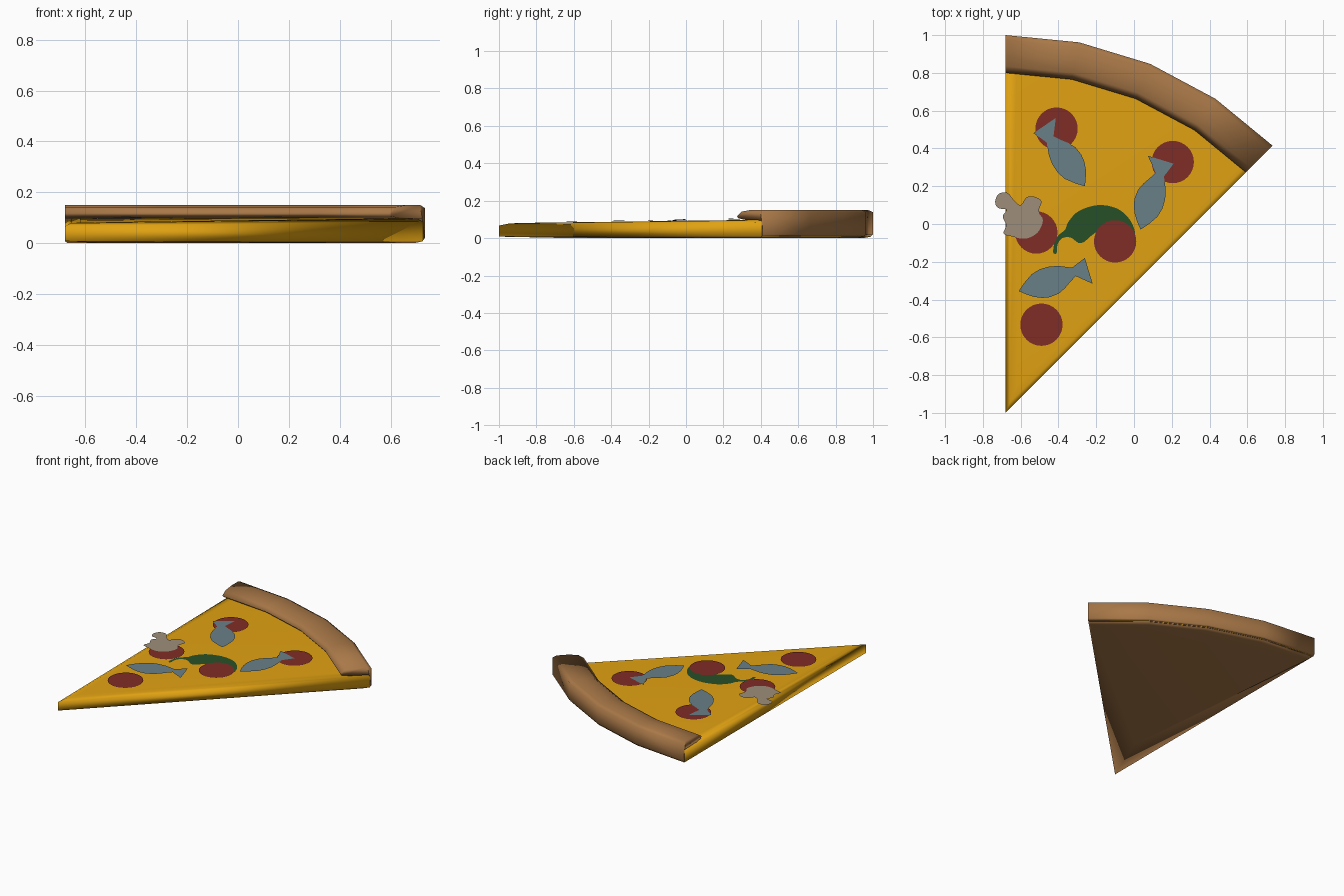
import bpy, bmesh, math

if "Cube" in bpy.data.objects:
    bpy.data.objects.remove(bpy.data.objects["Cube"])

TIP = (-0.68, -1.0)
WEDGE = math.radians(45)
SEGS = 4


def material(name, rgb):
    m = bpy.data.materials.new(name)
    m.diffuse_color = (*rgb, 1)
    m.use_nodes = True
    m.node_tree.nodes["Principled BSDF"].inputs["Base Color"].default_value = m.diffuse_color
    return m


CHEESE = material("cheese", (0.75, 0.36, 0.006))
BREAD = material("bread", (0.40, 0.19, 0.065))
RED = material("pepperoni_red", (0.216, 0.025, 0.018))
BLUE = material("fish_blue", (0.14, 0.216, 0.246))
GREEN = material("pepper_green", (0.02, 0.08, 0.021))
BEIGE = material("mushroom_beige", (0.34, 0.27, 0.195))


def polar(r, a):
    # angle measured from the straight left edge
    return TIP[0] + r * math.sin(a), TIP[1] + r * math.cos(a)


def top_z(x, y):
    # cheese plane, rising gently from the tip to the crust
    u = (x - TIP[0]) * math.sin(WEDGE / 2) + (y - TIP[1]) * math.cos(WEDGE / 2)
    return 0.08 + 0.01 * u


def finish(bm, name, mats, smooth):
    bmesh.ops.recalc_face_normals(bm, faces=bm.faces)
    for f in bm.faces:
        f.smooth = smooth
    me = bpy.data.meshes.new(name)
    bm.to_mesh(me)
    bm.free()
    for m in mats:
        me.materials.append(m)
    ob = bpy.data.objects.new(name, me)
    bpy.context.collection.objects.link(ob)
    return ob


def skin(bm, rings, closed):
    # quads between consecutive rings, capped at both ends
    n = len(rings[0])
    strips = []
    for a, b in zip(rings, rings[1:]):
        strips.append([bm.faces.new((a[i], a[(i + 1) % n], b[(i + 1) % n], b[i]))
                       for i in range(n)])
    caps = [bm.faces.new(rings[0]), bm.faces.new(rings[-1])]
    return strips, caps


# Slice base: cheese top and sides, bread underside
bm = bmesh.new()
rings = []
# tip distance, outer radius, angle margin, height function
for t, r, margin, height in [
        (0.42, 1.95, 0.3, lambda x, y: 0.0),
        (0.0, 1.99, 0.0, lambda x, y: 0.008),
        (0.0, 1.99, 0.0, lambda x, y: top_z(x, y) - 0.013),
        (0.06, 1.98, 0.7, lambda x, y: top_z(x, y) - 0.002),
        (0.16, 1.95, 1.8, top_z)]:
    m = math.radians(margin)
    pts = [polar(t, WEDGE / 2)]
    pts += [polar(r, m + (WEDGE - 2 * m) * i / SEGS) for i in range(SEGS + 1)]
    rings.append([bm.verts.new((x, y, height(x, y))) for x, y in pts])
strips, caps = skin(bm, rings, True)
for f in strips[0] + [caps[0]]:
    f.material_index = 1
finish(bm, "slice_base", [CHEESE, BREAD], True)

# Crust: rounded rim swept along the arc, with a wall down the outside
profile = [(1.985, 0.006), (2.0, 0.02), (2.0, 0.138), (1.975, 0.15), (1.9, 0.15),
           (1.835, 0.142), (1.8, 0.118), (1.81, 0.106), (1.86, 0.098), (1.985, 0.095)]
bm = bmesh.new()
rings = []
for i in range(SEGS + 1):
    a = WEDGE * i / SEGS
    rings.append([bm.verts.new((*polar(r, a), z)) for r, z in profile])
skin(bm, rings, True)
finish(bm, "crust", [BREAD], True)


# Toppings: thin flat cutouts lying on the cheese
def cutout(name, pts, mat, layer):
    bm = bmesh.new()
    bm.faces.new([bm.verts.new((x, y, top_z(x, y) + 0.003 * layer)) for x, y in pts])
    bm.normal_update()
    for f in bm.faces:
        if f.normal.z < 0:
            f.normal_flip()
    me = bpy.data.meshes.new(name)
    bm.to_mesh(me)
    bm.free()
    me.materials.append(mat)
    bpy.context.collection.objects.link(bpy.data.objects.new(name, me))


def rounded(ctrl, steps=4):
    # closed smooth curve through the control points
    out = []
    n = len(ctrl)
    for i in range(n):
        p = [ctrl[(i + k) % n] for k in (-1, 0, 1, 2)]
        for s in range(steps):
            t = s / steps
            out.append(tuple(0.5 * (2 * b + (c - a) * t + (2 * a - 5 * b + 4 * c - d) * t * t
                                    + (3 * b - a - 3 * c + d) * t ** 3)
                             for a, b, c, d in zip(*p)))
    return out


# Pepperoni discs
for i, (cx, cy) in enumerate([(-0.41, 0.505), (0.205, 0.328), (-0.517, -0.045),
                              (-0.10, -0.092), (-0.49, -0.533)]):
    cutout(f"pepperoni_{i + 1}",
           [(cx + 0.112 * math.cos(k * math.tau / 32), cy + 0.112 * math.sin(k * math.tau / 32))
            for k in range(32)], RED, 2)

# Small fish, nose at the local origin
FISH = [(0, 0), (0.03, -0.025), (0.07, -0.052), (0.11, -0.069), (0.15, -0.076), (0.2, -0.071),
        (0.24, -0.052), (0.275, -0.028), (0.312, -0.006), (0.387, -0.07), (0.384, 0.073),
        (0.305, 0.042), (0.24, 0.070), (0.19, 0.081), (0.14, 0.081), (0.09, 0.067), (0.04, 0.034)]
for i, (nx, ny, tx, ty, flip) in enumerate([(-0.26, 0.20, -0.47, 0.52, 1),
                                            (0.035, -0.03, 0.14, 0.34, -1),
                                            (-0.61, -0.355, -0.24, -0.25, 1)]):
    a = math.atan2(ty - ny, tx - nx)
    c, s = math.cos(a), math.sin(a)
    cutout(f"fish_{i + 1}", [(nx + u * c - v * flip * s, ny + u * s + v * flip * c)
                             for u, v in FISH], BLUE, 3)

# Green pepper with a curled stem
cutout("green_pepper", rounded([
    (-0.365, -0.03), (-0.345, 0.015), (-0.29, 0.07), (-0.19, 0.10), (-0.09, 0.082),
    (-0.02, 0.02), (0.005, -0.06), (-0.06, -0.035), (-0.15, -0.025), (-0.21, -0.05),
    (-0.28, -0.102), (-0.335, -0.072), (-0.38, -0.075), (-0.405, -0.11), (-0.41, -0.155),
    (-0.428, -0.15), (-0.42, -0.095), (-0.40, -0.06)]), GREEN, 1)

# Mushroom slice overhanging the left edge
cutout("mushroom", rounded([
    (-0.735, 0.12), (-0.715, 0.16), (-0.67, 0.165), (-0.635, 0.125), (-0.60, 0.10),
    (-0.57, 0.14), (-0.53, 0.145), (-0.49, 0.12), (-0.505, 0.065), (-0.482, 0.02),
    (-0.51, -0.045), (-0.575, -0.078), (-0.65, -0.065), (-0.69, -0.05), (-0.677, -0.005),
    (-0.695, 0.04), (-0.675, 0.075), (-0.72, 0.085)]), BEIGE, 3)
